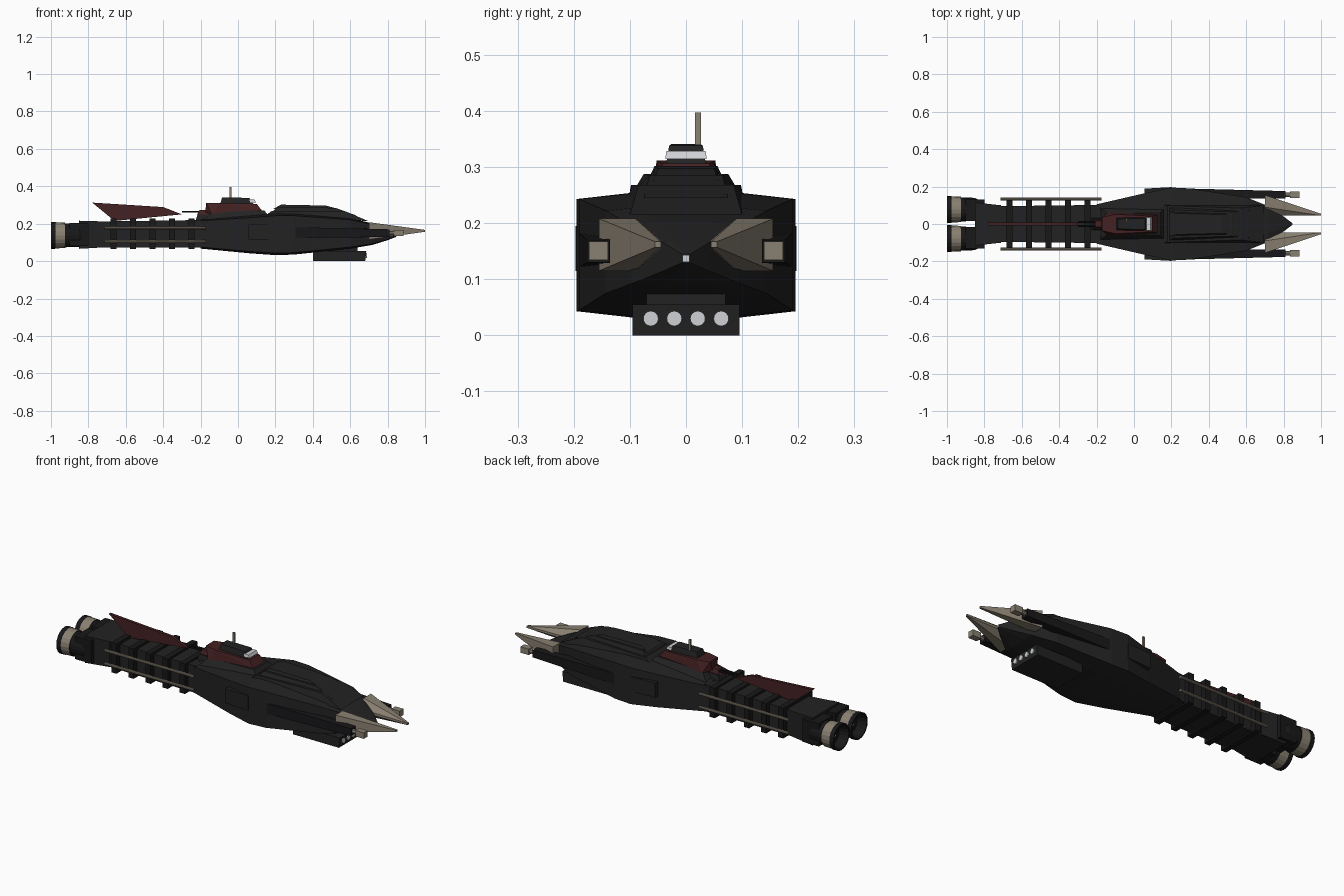
import bpy, bmesh, math


def mat(name, c):
    m = bpy.data.materials.new(name)
    m.diffuse_color = (*c, 1)
    return m


HULL = mat("charcoal_hull", (0.016, 0.016, 0.017))
DARK = mat("black_metal", (0.009, 0.009, 0.010))
BONE = mat("bone_metal", (0.25, 0.215, 0.165))
RED = mat("dark_red", (0.060, 0.015, 0.016))
PALE = mat("pale_light", (0.62, 0.64, 0.66))


def finish(name, bm, mats):
    bmesh.ops.recalc_face_normals(bm, faces=bm.faces)
    me = bpy.data.meshes.new(name)
    bm.to_mesh(me)
    bm.free()
    for m in mats:
        me.materials.append(m)
    ob = bpy.data.objects.new(name, me)
    bpy.context.collection.objects.link(ob)
    return ob


def mirror(ob):
    # copy the part to the other side of the ship
    ob.modifiers.new("mirror", 'MIRROR').use_axis = (False, True, False)
    return ob


def convex(name, pts, m):
    bm = bmesh.new()
    bmesh.ops.convex_hull(bm, input=[bm.verts.new(p) for p in pts])
    bmesh.ops.dissolve_limit(bm, angle_limit=0.01, verts=bm.verts, edges=bm.edges)
    return finish(name, bm, [m])


def box(name, x, y, z, m):
    return convex(name, [(a, b, c) for a in x for b in y for c in z], m)


def tier(name, low, high, m):
    # low/high: (z rear, z front, x rear, x front, half width rear, half width front)
    pts = []
    for zr, zf, xr, xf, wr, wf in (low, high):
        for s in (-1, 1):
            pts += [(xr, s * wr, zr), (xf, s * wf, zf)]
    return convex(name, pts, m)


def loft(name, rings, m):
    bm = bmesh.new()
    vs = [[bm.verts.new(p) for p in r] for r in rings]
    n = len(vs[0])
    for a, b in zip(vs, vs[1:]):
        for i in range(n):
            bm.faces.new((a[i], a[(i + 1) % n], b[(i + 1) % n], b[i]))
    bm.faces.new(vs[0])
    bm.faces.new(vs[-1])
    return finish(name, bm, [m])


def revolve(name, prof, cy, cz, n, mats, idx):
    # prof: (x, radius) points spun about an x-parallel axis; idx: material per band
    bm = bmesh.new()
    vs = [[bm.verts.new((x, cy + r * math.cos(math.tau * i / n), cz + r * math.sin(math.tau * i / n)))
           for i in range(n)] for x, r in prof]
    for k, (a, b) in enumerate(zip(vs, vs[1:])):
        for i in range(n):
            bm.faces.new((a[i], a[(i + 1) % n], b[(i + 1) % n], b[i])).material_index = idx[k]
    bm.faces.new(vs[0]).material_index = idx[0]
    bm.faces.new(vs[-1]).material_index = idx[-1]
    return finish(name, bm, mats)


def rod(name, x0, x1, y, z, r, m, n=10):
    return revolve(name, [(x0, r), (x1, r)], y, z, n, [m], [0])


# main hull: octagonal sections (x, half width, low z, high z, crown)
def section(x, w, lo, hi, c):
    half = [(w, lo), (w, hi), (w * 0.5, hi + c)]
    ring = half + [(-w * 0.5, hi + c), (-w, hi), (-w, lo), (-w * 0.5, lo - c), (w * 0.5, lo - c)]
    return [(x, y, z) for y, z in ring]


loft("main_hull", [section(*s) for s in (
    (-0.20, 0.105, 0.075, 0.215, 0.008), (0.06, 0.165, 0.052, 0.232, 0.010),
    (0.20, 0.195, 0.043, 0.243, 0.011), (0.30, 0.190, 0.045, 0.243, 0.010),
    (0.60, 0.143, 0.075, 0.222, 0.008), (0.72, 0.095, 0.093, 0.195, 0.006),
    (0.80, 0.040, 0.115, 0.165, 0.003), (0.845, 0.006, 0.130, 0.144, 0.001))], HULL)
box("nose_light", (0.843, 0.848), (-0.006, 0.006), (0.131, 0.143), PALE)

# rear spine, ribs and side pipes
tier("rear_spine", (0.072, 0.072, -0.74, -0.18, 0.095, 0.102),
     (0.212, 0.220, -0.74, -0.18, 0.095, 0.102), HULL)
for i in range(5):
    x = -0.665 + 0.104 * i
    box(f"spine_rib_{i + 1}", (x - 0.016, x + 0.016), (-0.128, 0.128), (0.064, 0.228), DARK)
for i, z in enumerate((0.105, 0.178)):
    mirror(rod(f"side_pipe_{i + 1}", -0.715, -0.175, 0.134, z, 0.008, BONE))

# engine block and twin nozzles
tier("engine_block", (0.066, 0.074, -0.85, -0.71, 0.115, 0.100),
     (0.216, 0.212, -0.85, -0.71, 0.115, 0.100), HULL)
mirror(box("engine_mount", (-0.90, -0.80), (0.015, 0.132), (0.080, 0.205), DARK))
mirror(revolve("engine_nozzle",
               [(-0.83, 0.05), (-0.85, 0.062), (-0.925, 0.064), (-0.925, 0.068), (-0.975, 0.070),
                (-0.978, 0.072), (-1.0, 0.072), (-1.0, 0.064), (-0.95, 0.052), (-0.95, 0.022), (-0.949, 0.020)],
               0.078, 0.138, 20, [DARK, BONE, PALE], [0, 0, 0, 1, 0, 0, 0, 0, 0, 2]))

# swept tail fin
convex("tail_fin", [(x, y, z) for y in (-0.008, 0.008) for x, z in (
    (-0.78, 0.313), (-0.40, 0.289), (-0.30, 0.250), (-0.42, 0.240), (-0.66, 0.215))], RED)

# stepped upper deck
tier("deck_lower", (0.23, 0.215, 0.13, 0.695, 0.105, 0.100),
     (0.268, 0.268, 0.18, 0.57, 0.098, 0.085), HULL)
tier("deck_middle", (0.26, 0.245, 0.18, 0.63, 0.092, 0.075),
     (0.288, 0.285, 0.21, 0.52, 0.075, 0.065), HULL)
tier("deck_upper", (0.28, 0.275, 0.19, 0.55, 0.066, 0.058),
     (0.302, 0.297, 0.23, 0.47, 0.056, 0.050), HULL)

# command tower: plinth, red housing, cabin, window, mast
tier("tower_plinth", (0.21, 0.22, -0.19, 0.18, 0.09, 0.10),
     (0.262, 0.272, -0.14, 0.14, 0.055, 0.060), HULL)
convex("tower_housing", [(x, s * y, z) for s in (-1, 1) for x, y, z in (
    (-0.14, 0.062, 0.252), (0.13, 0.050, 0.268), (-0.17, 0.035, 0.312), (-0.10, 0.052, 0.312),
    (0.10, 0.042, 0.306), (-0.175, 0.02, 0.262))], RED)
tier("tower_cabin", (0.305, 0.302, -0.095, 0.085, 0.034, 0.036),
     (0.341, 0.338, -0.085, 0.06, 0.026, 0.030), HULL)
tier("tower_window", (0.314, 0.314, 0.065, 0.096, 0.037, 0.037),
     (0.329, 0.329, 0.060, 0.088, 0.035, 0.035), PALE)
box("tower_mast", (-0.046, -0.035), (0.016, 0.027), (0.33, 0.397), BONE)

# small aft turret
tier("turret_base", (0.21, 0.21, -0.23, -0.13, 0.035, 0.035),
     (0.25, 0.25, -0.215, -0.13, 0.028, 0.028), HULL)
tier("turret", (0.245, 0.245, -0.22, -0.13, 0.024, 0.024),
     (0.274, 0.274, -0.205, -0.14, 0.016, 0.016), RED)
for s, side in ((-1, "right"), (1, "left")):
    rod(f"turret_barrel_{side}", -0.30, -0.20, s * 0.010, 0.264, 0.005, DARK, 8)

# bow prongs
prong = [(0.70, y, z) for y, z in ((0.155, 0.115), (0.155, 0.208), (0.09, 0.208),
                                   (0.045, 0.170), (0.045, 0.154), (0.09, 0.115))]
prong += [(1.0, y, z) for y in (0.045, 0.055) for z in (0.157, 0.167)]
mirror(convex("bow_prong", prong, BONE))

# side guns: breech housing, long casing, muzzle
mirror(convex("gun_breech", [(x, y, z) for x, y1 in ((0.055, 0.189), (0.20, 0.197))
                             for y in (0.10, y1) for z in (0.115, 0.195)], HULL))
mirror(convex("gun_casing", [(x, y, z) for x, y0, y1, z0, z1 in (
    (0.15, 0.14, 0.193, 0.120, 0.185), (0.50, 0.135, 0.183, 0.125, 0.178), (0.81, 0.136, 0.176, 0.130, 0.170))
    for y in (y0, y1) for z in (z0, z1)], DARK))
mirror(rod("gun_barrel", 0.80, 0.85, 0.156, 0.150, 0.012, BONE, 8))
mirror(box("gun_muzzle", (0.835, 0.886), (0.139, 0.173), (0.134, 0.167), BONE))

# belly launcher with four tubes
tier("belly_launcher", (0.0, 0.0, 0.40, 0.68, 0.095, 0.095),
     (0.055, 0.055, 0.40, 0.686, 0.095, 0.095), HULL)
box("launcher_pylon", (0.40, 0.64), (-0.07, 0.07), (0.04, 0.10), HULL)
for i in range(4):
    rod(f"launcher_tube_{i + 1}", 0.66, 0.689, -0.0627 + 0.0418 * i, 0.030, 0.0135, PALE, 16)
